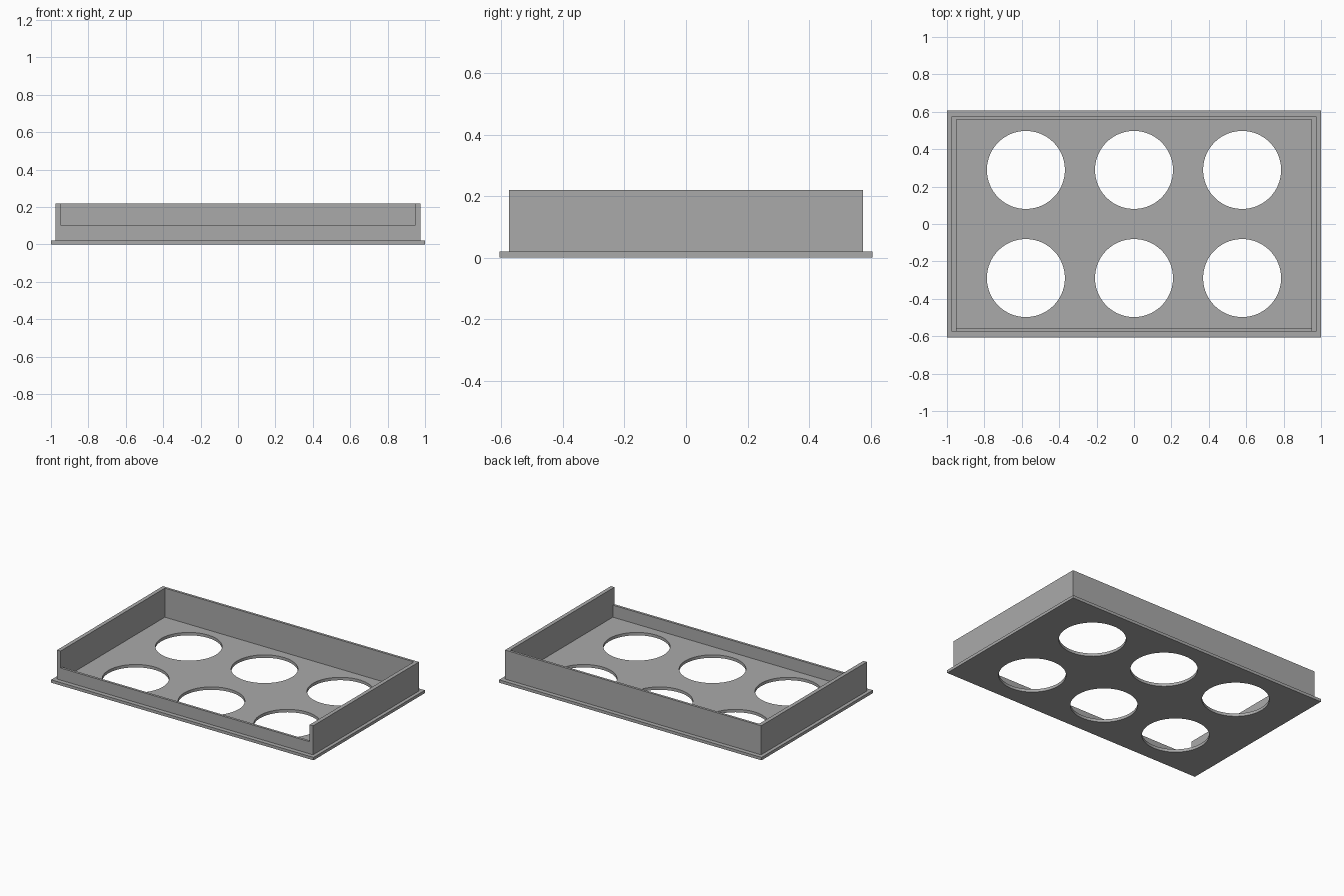
import bpy, bmesh, math

if "Cube" in bpy.data.objects:
    bpy.data.objects.remove(bpy.data.objects["Cube"])

grey = bpy.data.materials.new("plain grey")
grey.diffuse_color = (0.4, 0.4, 0.4, 1)
grey.use_nodes = True
grey.node_tree.nodes["Principled BSDF"].inputs["Base Color"].default_value = grey.diffuse_color


def rect(hx, hy):
    return [(-hx, -hy), (hx, -hy), (hx, hy), (-hx, hy)]


def circle(cx, cy, r, n=96):
    return [(cx + r * math.cos(2 * math.pi * i / n),
             cy + r * math.sin(2 * math.pi * i / n)) for i in range(n)]


def slab(name, loops, z0, z1):
    """Fill an outline (with optional hole outlines) and extrude it upward."""
    bm = bmesh.new()
    edges = []
    for loop in loops:
        vs = [bm.verts.new((x, y, z0)) for x, y in loop]
        edges += [bm.edges.new((vs[i - 1], vs[i])) for i in range(len(vs))]
    bmesh.ops.triangle_fill(bm, edges=edges, use_beauty=True, normal=(0, 0, 1))
    ext = bmesh.ops.extrude_face_region(bm, geom=bm.faces[:])
    top = [g for g in ext["geom"] if isinstance(g, bmesh.types.BMVert)]
    bmesh.ops.translate(bm, verts=top, vec=(0, 0, z1 - z0))
    bmesh.ops.recalc_face_normals(bm, faces=bm.faces[:])
    me = bpy.data.meshes.new(name)
    bm.to_mesh(me)
    bm.free()
    me.materials.append(grey)
    ob = bpy.data.objects.new(name, me)
    bpy.context.collection.objects.link(ob)
    return ob


OX, OY = 0.976, 0.576    # wall outside
IX, IY = 0.949, 0.559    # wall inside
BASE, LIP, TOP = 0.02, 0.103, 0.22

# base plate with a 3 x 2 grid of round holes
holes = [circle(x, y, 0.2085) for x in (-0.578, 0, 0.578) for y in (-0.289, 0.289)]
slab("base_plate", [rect(1.0, 0.606)] + holes, 0, BASE)

# tall wall around the back and both ends
slab("tall_wall", [[(-OX, -OY), (-IX, -OY), (-IX, IY), (IX, IY),
                    (IX, -OY), (OX, -OY), (OX, OY), (-OX, OY)]], BASE, TOP)

# low lip along the front
slab("front_lip", [[(-IX, -OY), (IX, -OY), (IX, -IY), (-IX, -IY)]], BASE, LIP)
